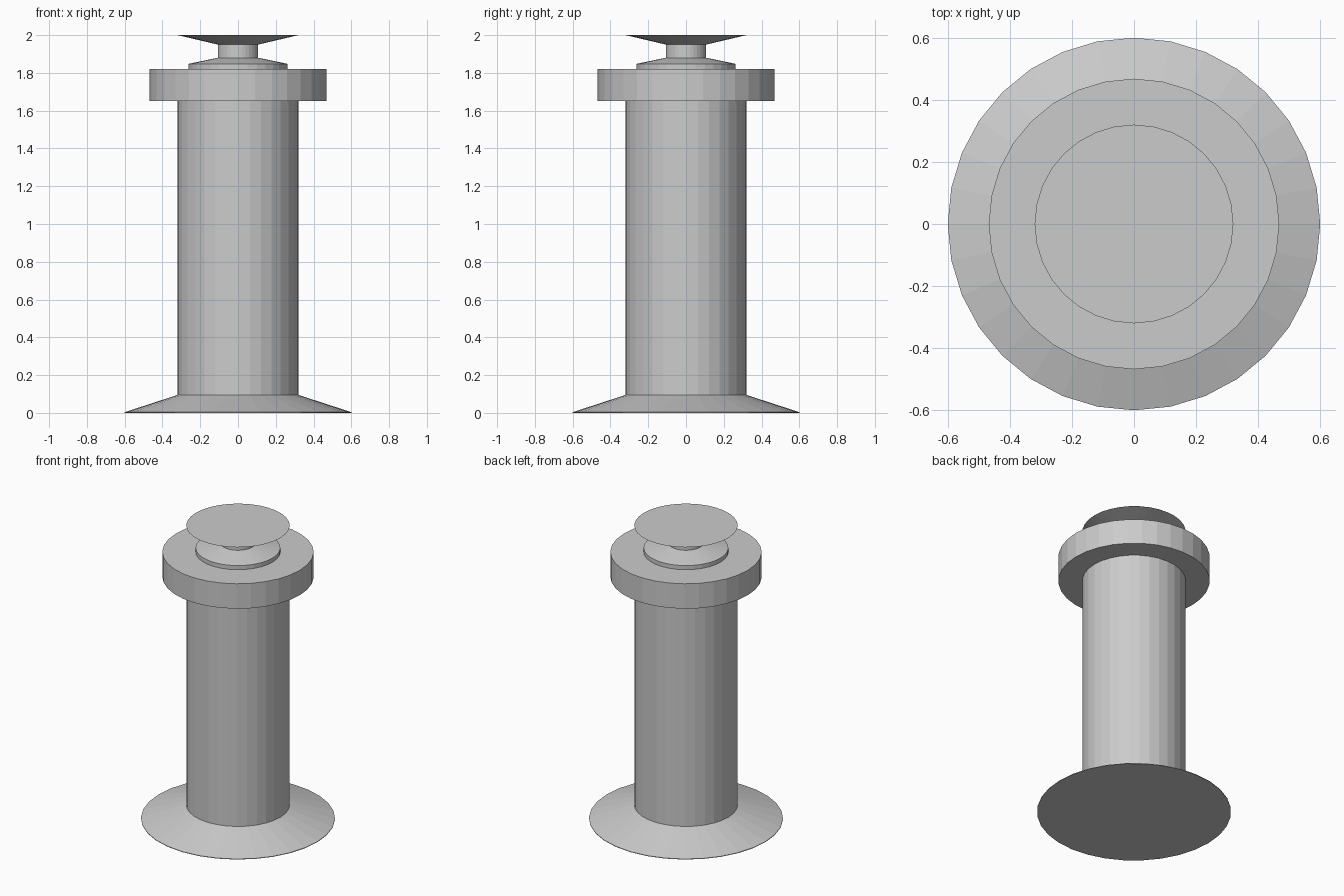
import bpy
import bmesh
from math import cos, sin, tau

if "Cube" in bpy.data.objects:
    bpy.data.objects.remove(bpy.data.objects["Cube"])

SIDES = 32


def lathe(name, profile):
    """Revolve (radius, z) points around z; a zero radius closes the part with a flat cap."""
    bm = bmesh.new()
    rings = []
    for r, z in profile:
        if r == 0:
            rings.append(None)
        else:
            rings.append([bm.verts.new((r * cos(tau * i / SIDES), r * sin(tau * i / SIDES), z))
                          for i in range(SIDES)])
    for low, high in zip(rings, rings[1:]):
        if low is None:
            bm.faces.new(high[::-1])
        elif high is None:
            bm.faces.new(low)
        else:
            for i in range(SIDES):
                j = (i + 1) % SIDES
                bm.faces.new((low[i], low[j], high[j], high[i]))
    mesh = bpy.data.meshes.new(name)
    bm.to_mesh(mesh)
    bm.free()
    obj = bpy.data.objects.new(name, mesh)
    bpy.context.collection.objects.link(obj)
    return obj


# Flared foot with a closed underside
lathe("base_flange", [(0, 0), (0.6, 0), (0.6, 0.004), (0.32, 0.095)])
# Main column
lathe("shaft", [(0.32, 0.095), (0.32, 1.65)])
# Wide ring around the top of the column
lathe("collar", [(0.32, 1.65), (0.468, 1.65), (0.468, 1.82), (0.262, 1.82)])
# Stepped shoulder with a shallow sloping top
lathe("shoulder", [(0.262, 1.82), (0.262, 1.848), (0.107, 1.88)])
# Narrow neck
lathe("neck", [(0.107, 1.88), (0.107, 1.95)])
# Flared cap with a flat top
lathe("cap", [(0.107, 1.95), (0.32, 2.0), (0, 2.0)])
